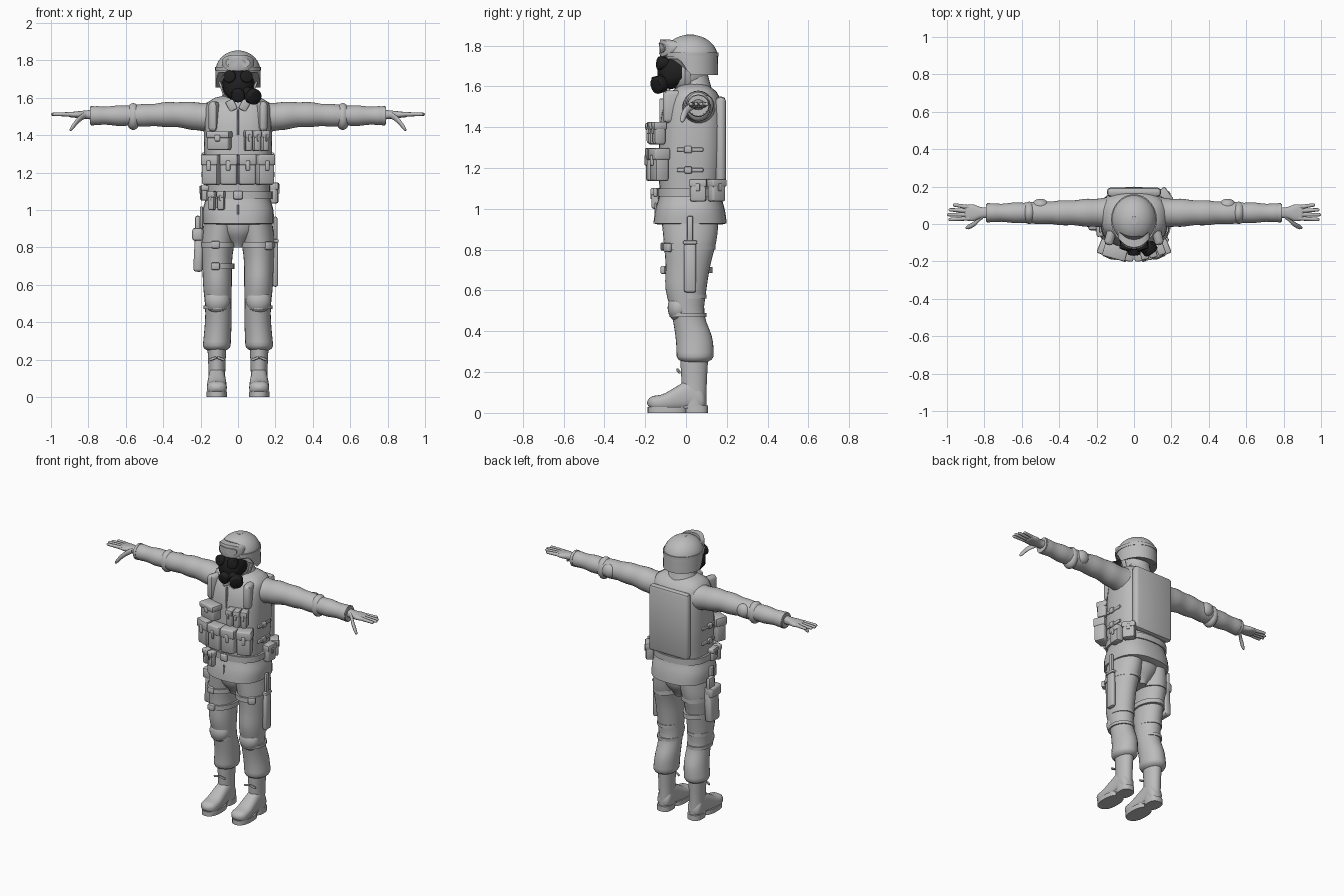
import bpy, bmesh, math
from mathutils import Matrix, Vector

cube = bpy.data.objects.get("Cube")
if cube:
    bpy.data.objects.remove(cube, do_unlink=True)


def material(name, value):
    made = bpy.data.materials.new(name)
    made.use_nodes = True
    colour = (value, value, value, 1)
    made.diffuse_color = colour
    made.node_tree.nodes["Principled BSDF"].inputs["Base Color"].default_value = colour
    return made


GREY = material("plain grey", 0.5)
BLACK = material("rubber black", 0.014)
parts = []


def finish(name, bm, mat, mirror):
    bmesh.ops.recalc_face_normals(bm, faces=bm.faces)
    mesh = bpy.data.meshes.new(name)
    bm.to_mesh(mesh)
    bm.free()
    mesh.materials.append(mat)
    part = bpy.data.objects.new(name, mesh)
    bpy.context.collection.objects.link(part)
    if mirror:
        part.modifiers.new("mirror", "MIRROR")
    parts.append(part)


def along(values, t):
    """A constant, or a smooth curve through evenly spaced values."""
    if not isinstance(values, list):
        return values
    last = len(values) - 1
    i = min(int(t * last), last - 1)
    u = t * last - i
    a, b, c, d = (values[max(0, min(last, i + k))] for k in (-1, 0, 1, 2))
    return b + u / 2 * (c - a + u * (2 * a - 5 * b + 4 * c - d + u * (3 * (b - c) + d - a)))


def dome(distance, reach):
    """Radius factor that rounds off an end of a sweep."""
    if distance >= reach:
        return 1
    return max(0.15, math.sqrt(1 - (1 - distance / reach) ** 2))


def sweep(name, axis, start, end, a, b, ra, rb, p=2, start_round=0, end_round=0,
          steps=16, sides=28, mat=GREY, mirror=False, warp=None):
    """Superellipse sections with centre a, b and radii ra, rb, run along an axis."""
    bm = bmesh.new()
    loops = []
    for step in range(steps + 1):
        t = (1 - math.cos(math.pi * step / steps)) / 2
        scale = dome(t, start_round) * dome(1 - t, end_round)
        at = start + (end - start) * t
        loop = []
        for i in range(sides):
            c, s = math.cos(math.tau * i / sides), math.sin(math.tau * i / sides)
            u = along(a, t) + scale * along(ra, t) * math.copysign(abs(c) ** (2 / p), c)
            v = along(b, t) + scale * along(rb, t) * math.copysign(abs(s) ** (2 / p), s)
            co = Vector({"x": (at, u, v), "y": (u, at, v), "z": (u, v, at)}[axis])
            loop.append(bm.verts.new(warp(co) if warp else co))
        loops.append(loop)
    for low, high in zip(loops, loops[1:]):
        for i in range(sides):
            bm.faces.new((low[i - 1], low[i], high[i], high[i - 1]))
    bm.faces.new(loops[0])
    bm.faces.new(loops[-1])
    finish(name, bm, mat, mirror)


def band(name, z, height, a, b, ra, rb, p=2, mirror=False):
    sweep(name, "z", z, z + height, a, b, ra, rb, p=p, steps=2, mirror=mirror)


def box(name, at, size, yaw=0, tilt=0, bevel=0.008, mirror=False):
    bm = bmesh.new()
    bmesh.ops.create_cube(bm, size=1, matrix=Matrix.Diagonal((*size, 1)))
    bmesh.ops.bevel(bm, geom=bm.edges[:], offset=min(bevel, min(size) * 0.4), segments=2,
                    profile=0.5, affect="EDGES")
    place = Matrix.Translation(at) @ Matrix.Rotation(yaw, 4, "Z") @ Matrix.Rotation(tilt, 4, "Y")
    bmesh.ops.transform(bm, matrix=place, verts=bm.verts)
    finish(name, bm, GREY, mirror)


def ball(name, at, radii, mirror=False):
    bm = bmesh.new()
    place = Matrix.Translation(at) @ Matrix.Diagonal((*radii, 1))
    bmesh.ops.create_uvsphere(bm, u_segments=24, v_segments=14, radius=1, matrix=place)
    finish(name, bm, GREY, mirror)


def drum(name, at, direction, radius, mirror=False):
    """Short rubber cylinder with softened rims."""
    bm = bmesh.new()
    bmesh.ops.create_cone(bm, cap_ends=True, segments=24, radius1=radius, radius2=radius, depth=0.05)
    rims = [e for e in bm.edges if e.verts[0].co.z * e.verts[1].co.z > 0]
    bmesh.ops.bevel(bm, geom=rims, offset=radius / 5, segments=2, profile=0.5, affect="EDGES")
    turn = Vector(direction).to_track_quat("Z", "Y").to_matrix().to_4x4()
    bmesh.ops.transform(bm, matrix=Matrix.Translation(at) @ turn, verts=bm.verts)
    finish(name, bm, BLACK, mirror)


def pouch(name, at, size, yaw):
    """Bag with a flap and a closing tab; its outer face is local -y."""
    width, depth, height = size
    turn = Matrix.Rotation(yaw, 3, "Z")
    flap = Vector(at) + turn @ Vector((0, 0, height / 3))
    tab = Vector(at) + turn @ Vector((0, -depth * 0.55, height / 7))
    box(name, at, size, yaw, bevel=0.012)
    box(name + "_flap", flap, (width * 1.06, depth * 1.15, height * 0.36), yaw)
    box(name + "_tab", tab, (width / 4, depth / 5, height / 3), yaw)


def front_pouch(name, x, z, size):
    """Pouch on the curved front of the vest."""
    pouch(name, (x, 1.4 * x * x - 0.16, z), size, math.atan(2.8 * x))


# Torso, jacket and vest trim
sweep("vest", "z", 1.09, 1.62, a=0, b=[.02, .03, .04], ra=[.17, .18, .18, .17],
      rb=[.15, .16, .16, .15, .1], p=2.7, end_round=.12)
sweep("jacket_skirt", "z", .92, 1.15, a=0, b=.02, ra=[.19, .19, .17, .17],
      rb=[.18, .17, .15, .15], p=2.5, start_round=.02)
sweep("collar", "z", 1.57, 1.65, a=0, b=.04, ra=[.1, .07], rb=[.09, .07])
box("collar_tips", at=(.035, -.09, 1.56), size=(.045, .016, .06), yaw=.2, tilt=.5, mirror=True)
box("back_panel", at=(0, .17, 1.33), size=(.29, .05, .44), bevel=.02)
box("front_seam", at=(0, -.12, 1.47), size=(.01, .02, .14))
box("skirt_seam", at=(0, -.15, .98), size=(.01, .01, .1))
box("shoulder_straps", at=(.12, -.04, 1.5), size=(.05, .15, .16), yaw=.25, bevel=.03, mirror=True)
for z in (1.19, 1.29):
    box("side_straps", at=(.18, .02, z), size=(.015, .13, .02), mirror=True)
    box("side_buckles", at=(.185, .01, z), size=(.02, .04, .035), mirror=True)

# Belt and pouches
band("belt", 1.06, .04, a=0, b=.02, ra=.185, rb=.16, p=2.5)
box("belt_buckle", at=(0, -.15, 1.08), size=(.05, .02, .045))
for slot in range(4):
    front_pouch("ammo_pouch", (slot - 1.5) * .095, 1.215, size=(.09, .07, .16))
for slot in range(3):
    front_pouch("magazine_pouch", .055 + slot * .043, 1.37, size=(.04, .06, .11))
for slot in range(2):
    front_pouch("belt_clip_pouch", slot * .05 - .14, 1.05, size=(.04, .04, .1))
front_pouch("chest_pouch", -.1, 1.37, size=(.12, .07, .1))
pouch("hip_pouch", at=(.19, .06, 1.09), size=(.08, .05, .11), yaw=1.5)
pouch("rear_hip_pouch", at=(.165, .15, 1.09), size=(.08, .05, .11), yaw=2.2)
pouch("small_hip_pouch", at=(-.18, -.03, 1.09), size=(.07, .04, .08), yaw=-1.45)

# Arms: tapering sleeves with cloth folds, cuffs, elbow pads
folds = [.09 - .043 * (i / 18) ** .6 + .0025 * math.sin(i * 1.9) for i in range(19)]
sweep("sleeves", "x", .1, .79, a=.06, b=[1.49, 1.51, 1.505, 1.505], ra=folds, rb=folds,
      steps=36, mirror=True)
sweep("cuffs", "x", .77, .785, a=.06, b=1.505, ra=.052, rb=.052, steps=2, mirror=True)
ball("elbow_pads", at=(.5, .1, 1.51), radii=(.045, .035, .045), mirror=True)
ball("forearm_folds", at=(.56, .06, 1.5), radii=(.04, .06, .072), mirror=True)

# Hands
sweep("palms", "x", .77, .91, a=.06, b=1.51, ra=[.03, .03, .045, .04], rb=[.026, .02, .013],
      p=2.4, end_round=.1, mirror=True)
for k in range(4):
    y = .03 + .02 * k
    sweep("fingers", "x", .88, 1 - .008 * (k - 1) ** 2, a=[y, y + .006 * (k - 1)], b=1.512,
          ra=[.012, .009], rb=[.012, .009], end_round=.1, sides=12, mirror=True)
sweep("thumbs", "x", .81, .9, a=[.04, 0, -.02], b=[1.51, 1.48, 1.43], ra=.014, rb=.018,
      end_round=.3, sides=14, mirror=True)

# Trousers and knee pads
sweep("trouser_seat", "z", .8, .97, a=0, b=.02, ra=[.04, .12, .16], rb=[.08, .13, .14])
sweep("trouser_legs", "z", .24, .97, a=[.115, .105, .11, .11, .09],
      b=[.045, .04, .01, 0, .01, .02, .02], ra=[.075, .072, .07, .077, .08, .09, .09],
      rb=[.09, .09, .08, .1, .11, .13, .14], start_round=.05, steps=28, mirror=True)
ball("knee_pads", at=(.11, -.035, .515), radii=(.067, .055, .07), mirror=True)
for z in (.47, .56):
    band("knee_straps", z, .02, a=.11, b=.01, ra=.074, rb=.09, mirror=True)

# Boots
sweep("boot_shafts", "z", .03, .27, a=.113, b=.04, ra=[.045, .045, .05], rb=[.06, .062, .068],
      mirror=True)
sweep("boot_feet", "y", -.19, .1, a=.113, b=[.05, .05, .07, .09, .06], ra=[.052, .053, .046, .045],
      rb=[.035, .04, .06, .075, .045], p=2.5, start_round=.15, end_round=.1, mirror=True)
band("front_soles", 0, .03, a=.113, b=-.09, ra=.055, rb=.098, p=2.4, mirror=True)
band("heel_soles", 0, .035, a=.113, b=.05, ra=.046, rb=.058, p=2.6, mirror=True)
box("arch_soles", at=(.113, 0, .03), size=(.075, .1, .02), mirror=True)
for side in (-1, 1):
    box("lace_loops", at=(.113 + side * .022, -.037, .205), size=(.044, .012, .014),
        yaw=side * .3, tilt=side * .35, mirror=True)

# Thigh holster on the right leg, sheathed knife on the left
box("holster", at=(-.21, .025, .77), size=(.05, .1, .2), tilt=.05, bevel=.015)
box("holster_flap", at=(-.215, .02, .87), size=(.06, .11, .07), bevel=.015)
box("pistol_grip", at=(-.215, .045, .925), size=(.03, .06, .09), bevel=.012)
box("holster_hanger", at=(-.195, .01, .95), size=(.015, .04, .14))
for z, r in ((.685, .085), (.8, .095)):
    band("holster_strap", z, .03, a=-.105, b=.012, ra=r, rb=r * 1.4)
    box("strap_buckle", at=(-.12, -.11, z + .015), size=(.045, .03, .04))
box("knife_sheath", at=(.2, .02, .71), size=(.03, .06, .24), bevel=.012)
box("knife_guard", at=(.2, .02, .835), size=(.035, .07, .02))
box("knife_handle", at=(.2, .02, .9), size=(.02, .03, .13))
band("knife_strap", .8, .03, a=.105, b=.012, ra=.094, rb=.132)
box("knife_strap_buckle", at=(.165, -.09, .81), size=(.045, .025, .045), yaw=.6)


# Head, helmet and goggles
def raise_brow(co):
    k = min(max((.03 - co.y) / .07, 0), 1)
    co.z = max(co.z, 1.655 + .08 * k * k * (3 - 2 * k))
    return co


def wrap_back(co):
    co.y += 7 * co.x * co.x
    return co


ball("head", at=(0, .01, 1.68), radii=(.088, .1, .12))
sweep("neck", "z", 1.55, 1.66, a=0, b=.035, ra=.06, rb=.065)
sweep("helmet", "z", 1.65, 1.853, a=0, b=[.03, .02], ra=.12, rb=[.127, .135], end_round=.55,
      steps=24, sides=36, warp=raise_brow)
band("helmet_band", 1.745, .02, a=0, b=.022, ra=.123, rb=.137)
sweep("goggle_frame", "y", -.13, -.085, a=0, b=1.787, ra=.086, rb=.043, p=2.8,
      start_round=.1, warp=wrap_back)
sweep("goggle_lens", "y", -.134, -.12, a=0, b=1.787, ra=.064, rb=.025, p=2.8, warp=wrap_back)
box("chin_straps", at=(.083, .01, 1.64), size=(.012, .03, .1), tilt=.35, mirror=True)

# Gas mask
sweep("mask_face", "y", -.14, -.02, a=0, b=[1.665, 1.675], ra=[.06, .08, .084], rb=[.07, .085, .075],
      p=2.3, start_round=.3, mat=BLACK)
drum("mask_eyepieces", at=(.042, -.115, 1.712), direction=(.3, -1, .1), radius=.033, mirror=True)
drum("mask_outlet", at=(0, -.138, 1.615), direction=(0, -1, -.25), radius=.036)
drum("filter_neck", at=(.05, -.12, 1.63), direction=(.6, -.7, -.4), radius=.028)
drum("filter_canister", at=(.08, -.132, 1.608), direction=(.55, -.75, -.25), radius=.042)

# Smooth shading that keeps sharp edges
bpy.ops.object.select_all(action="DESELECT")
for part in parts:
    part.select_set(True)
bpy.context.view_layer.objects.active = parts[0]
bpy.ops.object.shade_smooth_by_angle(angle=math.radians(45))
